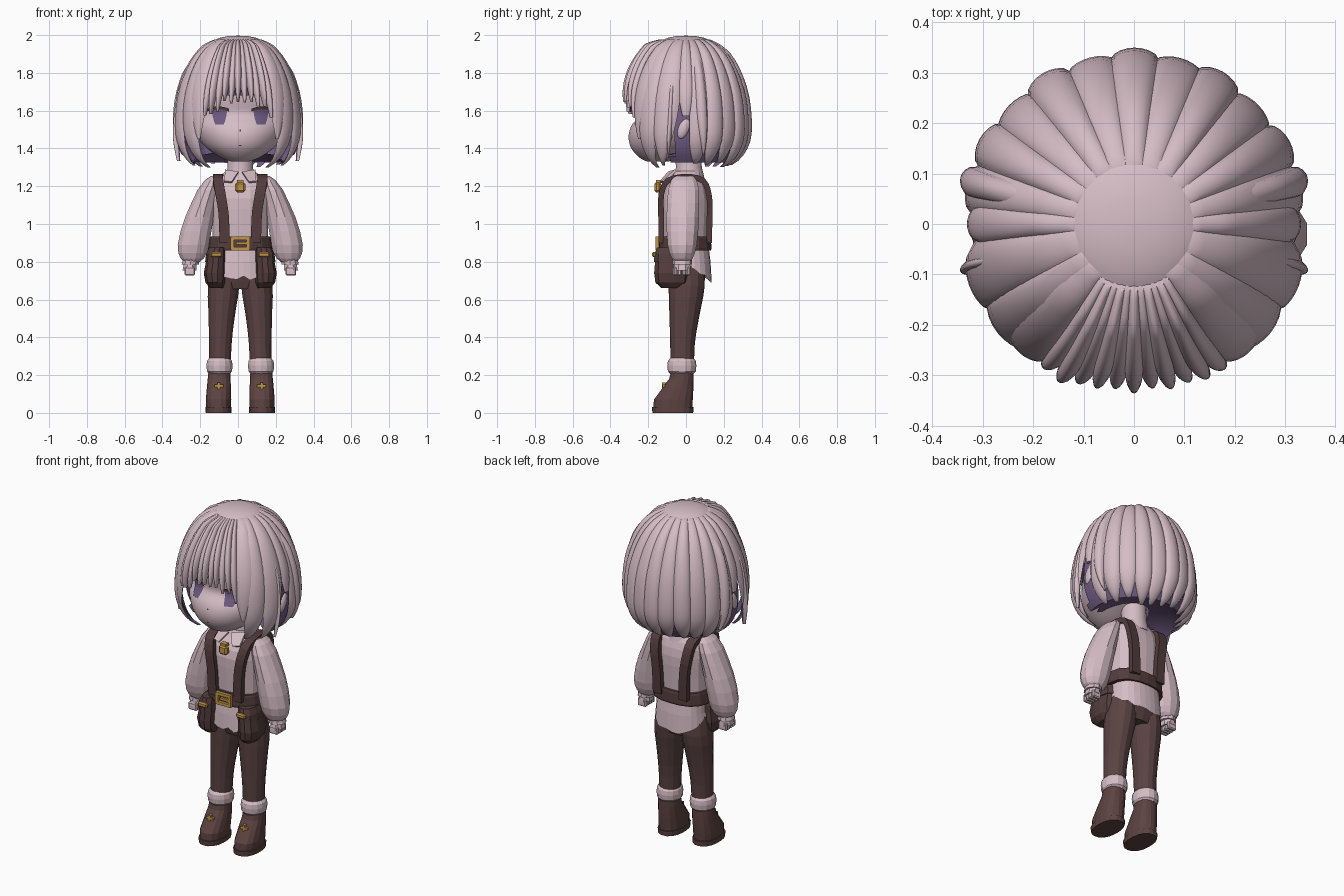
import bpy, bmesh, math, random
from mathutils import Vector

random.seed(4)
if "Cube" in bpy.data.objects:
    bpy.data.objects.remove(bpy.data.objects["Cube"])


def material(name, rgb):
    m = bpy.data.materials.new(name)
    m.use_nodes = True
    m.diffuse_color = (*rgb, 1)
    m.node_tree.nodes["Principled BSDF"].inputs["Base Color"].default_value = (*rgb, 1)
    return m


PALE = material("pale_pink", (0.67, 0.51, 0.56))
PURPLE = material("shadow_purple", (0.17, 0.11, 0.24))
IRIS = material("eye_violet", (0.15, 0.10, 0.22))
LEATHER = material("dark_leather", (0.085, 0.045, 0.045))
TROUSER = material("trouser_brown", (0.105, 0.056, 0.056))
BOOT = material("boot_brown", (0.108, 0.056, 0.053))
GOLD = material("gold", (0.55, 0.31, 0.065))
X0 = 0.012


def finish(name, bm, mats, smooth=False, dx=X0):
    bmesh.ops.recalc_face_normals(bm, faces=bm.faces)
    me = bpy.data.meshes.new(name)
    bm.to_mesh(me)
    bm.free()
    for m in mats:
        me.materials.append(m)
    ob = bpy.data.objects.new(name, me)
    bpy.context.collection.objects.link(ob)
    ob.location.x = dx
    if smooth:
        bpy.ops.object.select_all(action="DESELECT")
        ob.select_set(True)
        bpy.context.view_layer.objects.active = ob
        bpy.ops.object.shade_smooth_by_angle(angle=math.radians(50))


def skin(bm, rows, closed=True, caps=True):
    """Join rows of points with quads."""
    vs = [[bm.verts.new(p) for p in row] for row in rows]
    n = len(vs[0])
    for a, b in zip(vs, vs[1:]):
        for i in range(n if closed else n - 1):
            j = (i + 1) % n
            bm.faces.new((a[i], a[j], b[j], b[i]))
    if caps:
        bm.faces.new(vs[0])
        bm.faces.new(vs[-1])


def oval(cx, cy, z, rx, ry, n, e):
    pts = []
    for i in range(n):
        a = math.tau * (i + 0.5) / n
        c, s = math.cos(a), math.sin(a)
        k = (abs(c) ** e + abs(s) ** e) ** (-1 / e)
        pts.append((cx + rx * c * k, cy + ry * s * k, z))
    return pts


def spline(pts, t):
    """Smooth interpolation through points, t from 0 to 1."""
    u = t * (len(pts) - 1)
    i = min(int(u), len(pts) - 2)
    f = u - i
    a, b, c, d = (Vector(pts[max(0, min(len(pts) - 1, i + k))]) for k in (-1, 0, 1, 2))
    return 0.5 * (2 * b + (c - a) * f + (2 * a - 5 * b + 4 * c - d) * f ** 2 + (3 * b - a - 3 * c + d) * f ** 3)


def dense(rings, n):
    return [spline(rings, k / n) for k in range(n + 1)]


def loft(name, rings, mat, n=12, e=2.0, smooth=False, side=1):
    """Stack of ovals, each ring (z, cx, cy, rx, ry)."""
    bm = bmesh.new()
    skin(bm, [oval(side * cx, cy, z, rx, ry, n, e) for z, cx, cy, rx, ry in rings])
    finish(name, bm, [mat], smooth)


def box(name, loc, size, mat, bevel=0.0):
    bm = bmesh.new()
    bmesh.ops.create_cube(bm, size=1)
    for v in bm.verts:
        v.co = Vector(loc) + Vector([v.co[i] * size[i] for i in range(3)])
    if bevel:
        bmesh.ops.bevel(bm, geom=bm.edges[:], offset=bevel, segments=1, affect="EDGES")
    finish(name, bm, [mat])


# Head and neck
HEAD = dense([(1.33, 0, -.15, .045, .055), (1.35, 0, -.14, .10, .105), (1.40, 0, -.10, .175, .19),
              (1.46, 0, -.055, .228, .25), (1.52, 0, -.03, .255, .26), (1.58, 0, -.005, .262, .243),
              (1.66, 0, 0, .265, .26), (1.76, 0, 0, .26, .26), (1.86, 0, 0, .2, .2), (1.92, 0, 0, .1, .1)], 30)
loft("head", HEAD, PALE, 40, smooth=True)
loft("neck", [(1.22, 0, .02, .085, .085), (1.30, 0, .015, .068, .07), (1.42, 0, .01, .07, .07)], PALE, 16, smooth=True)


def face_y(x, z):
    k = next(i for i, r in enumerate(HEAD) if r[0] > z)
    lo, hi = HEAD[k - 1], HEAD[k]
    r = lo.lerp(hi, (z - lo[0]) / (hi[0] - lo[0]))
    return r[2] - r[4] * math.sqrt(max(0, 1 - (x / r[3]) ** 2))


def face_plate(name, cx, cz, w, h, mat, bend=0.0, lift=0.005, round_low=0.0):
    rows = []
    for j in range(7):
        v = j / 6
        half = w / 2 * (1 - round_low * (1 - v) ** 2)
        row = []
        for i in range(9):
            u = i / 4 - 1
            x, z = cx + u * half, cz + (v - 0.5) * h - bend * u * u
            row.append((x, face_y(x, z) - lift, z))
        rows.append(row)
    bm = bmesh.new()
    skin(bm, rows, closed=False, caps=False)
    finish(name, bm, [mat], True)


for s, tag in ((1, "left"), (-1, "right")):
    face_plate(tag + "_iris", s * .110, 1.568, .08, .085, IRIS, round_low=.45)
    face_plate(tag + "_lash", s * .118, 1.615, .115, .015, LEATHER, bend=.012, lift=.009)
    # Ear
    bm = bmesh.new()
    bmesh.ops.create_uvsphere(bm, u_segments=16, v_segments=10, radius=1)
    for v in bm.verts:
        v.co = (s * (.302 + .022 * v.co.x), -.012 + .032 * v.co.y + .015 * v.co.z, 1.505 + .055 * v.co.z)
    finish(tag + "_ear", bm, [PALE], True, 0)
face_plate("nose", 0, 1.495, .008, .008, LEATHER)
face_plate("mouth", 0, 1.415, .012, .005, LEATHER)

# Hair: strands follow one shared outline of (radius, height)
OUTLINE = [(.115, 1.975), (.18, 1.93), (.25, 1.835), (.302, 1.70), (.322, 1.56), (.316, 1.44), (.27, 1.345), (.20, 1.29)]


def strand(name, angle, half, end, sweep=0.0, taper=.3, bulge=.028, flare=0.0, start=0.0, tip=.12):
    steps = 18
    rows = []
    for j in range(steps + 1):
        f = j / steps
        r, z = spline(OUTLINE, start + (end - start) * f)
        g = max(0, (f - (1 - taper)) / taper)
        w = half * (1 - (1 - tip) * g ** 1.7)
        b = bulge * min(1, .35 + f * 3) * (1 - .6 * g * g)
        mid = angle + sweep * f ** 3
        r += flare * f ** 4
        row = []
        for i in range(9):
            u = i / 4 - 1
            a = math.radians(mid + u * w)
            q = r + b * (1 - u * u) ** .6
            row.append((q * math.cos(a), q * math.sin(a), z + .35 * b * (1 - u * u) * (1 - f)))
        for u in (.6, 0, -.6):
            a = math.radians(mid + u * w)
            row.append(((r - .008) * math.cos(a), (r - .008) * math.sin(a), z))
        rows.append(row)
    bm = bmesh.new()
    skin(bm, rows)
    bm.verts.index_update()
    # Dark inner side
    for f in bm.faces:
        if len(f.verts) == 4 and all(v.index % 12 >= 8 or v.index % 12 == 0 for v in f.verts):
            f.material_index = 1
    finish(name, bm, [PALE, PURPLE], True, 0)


for i in range(11):
    strand("back_strand_%d" % i, 13 + i * 15.4, 9.3, .93 + random.uniform(-.04, .03),
           sweep=random.uniform(-2, 2), bulge=.018 + .008 * (i % 2), taper=.25, tip=.3)
for i in range(11):
    t = i / 5 - 1
    strand("fringe_strand_%d" % i, -90 + t * 29, 4.6, .475 + .07 * abs(t) + random.uniform(-.03, .025),
           sweep=t * 4, bulge=.034 + .014 * (i % 2), taper=.4, start=.02, tip=.25)
for s, tag in ((1, "left"), (-1, "right")):
    turn = lambda a: a if s > 0 else 180 - a
    strand(tag + "_temple_lock", turn(-47), 13, .70, s * -3, .5, .026, tip=.1)
    strand(tag + "_side_lock", turn(-18), 14, .93, s * -9, .6, .022, flare=.03, tip=.08)
    strand(tag + "_cheek_lock", turn(-37), 12, .96, s * -7, .5, .024, tip=.2)
    strand(tag + "_over_ear_lock", turn(0), 8, .56, 0, .3, .02, tip=.4)
    strand(tag + "_outer_wisp", turn(-14), 2.5, .88, s * -4, .6, .026, flare=.07, tip=.1, start=.3)
    strand(tag + "_ear_wisp", turn(14), 6, .82, s * 4, .5, .032, flare=.015, tip=.1, start=.2)

# Crown cap and the dark lining under the strands, closed around the nape
bm = bmesh.new()
cap = [(.002, 1.997), (.05, 1.995), (.1, 1.985), (.14, 1.965), (.19, 1.92)]
skin(bm, [oval(0, 0, z, r, r, 40, 2) for r, z in cap])
finish("crown_cap", bm, [PALE], True, 0)
bm = bmesh.new()
lining = [(q[0] * .965, q[1] - .01) for q in dense(OUTLINE, 16)[:15]] + [(.2, 1.365), (.08, 1.385)]
skin(bm, [oval(0, 0, z, r, r, 48, 2) for r, z in lining], caps=False)
gone = [f for f in bm.faces if f.calc_center_median().z < 1.70 and f.calc_center_median().y < -.07]
bmesh.ops.delete(bm, geom=gone, context="FACES")
finish("hair_lining", bm, [PURPLE], True, 0)

# Shirt
loft("shirt", dense([(.88, 0, -.005, .15, .115), (.98, 0, -.005, .148, .12), (1.08, 0, -.005, .15, .125),
                     (1.16, 0, -.005, .155, .122), (1.22, 0, 0, .148, .10), (1.25, 0, .005, .115, .08),
                     (1.28, 0, .01, .075, .07)], 9), PALE, 18, 2.5)
bm = bmesh.new()
rows = [oval(0, 0, z, rx, ry, 28, 2.5) for z, rx, ry in ((.88, .145, .12), (.80, .15, .13), (.70, .155, .136))]
rows[-1] = [(x, y, z + (.01 if y < 0 else -.01) + .09 * (x / .16) ** 4 + random.uniform(-.014, .014))
            for x, y, z in rows[-1]]
skin(bm, rows, caps=False)
finish("shirt_tail", bm, [PALE])

# Trousers, belt and buckle
loft("hips", [(.655, 0, .005, .09, .08), (.69, 0, .005, .125, .09), (.75, 0, .005, .145, .105), (.88, 0, 0, .14, .108)],
     TROUSER, 14, 2.4)
loft("belt", [(.86, 0, -.005, .17, .137), (.87, 0, -.005, .172, .14), (.925, 0, -.005, .166, .137),
              (.935, 0, -.005, .162, .132)], LEATHER, 18, 2.6)
for z in (.87, .925):
    box("buckle_bar", (0, -.152, z), (.10, .018, .018), GOLD)
for x in (-.042, .042):
    box("buckle_post", (x, -.152, .8975), (.018, .018, .06), GOLD)
box("buckle_tongue", (.008, -.152, .8975), (.06, .014, .014), GOLD)

# Collar and pendant
for s in (1, -1):
    bm = bmesh.new()
    pts = [(s * .01, -.085, 1.27), (s * .08, -.05, 1.28), (s * .085, -.115, 1.22), (s * .045, -.13, 1.217)]
    f = bm.faces.new([bm.verts.new(p) for p in pts])
    ext = bmesh.ops.extrude_face_region(bm, geom=[f])["geom"]
    bmesh.ops.translate(bm, verts=[g for g in ext if isinstance(g, bmesh.types.BMVert)], vec=(0, -.01, .008))
    finish("collar_flap", bm, [PALE])
box("pendant", (0, -.15, 1.195), (.054, .035, .054), GOLD, .01)
box("pendant_clasp", (0, -.145, 1.225), (.036, .03, .018), GOLD)

for s, tag in ((1, "left"), (-1, "right")):
    # Suspender wrapped over the shoulder
    path = [(.083, -.130, .90), (.088, -.132, 1.05), (.105, -.130, 1.16), (.118, -.095, 1.23), (.115, 0, 1.25),
            (.113, .09, 1.23), (.104, .122, 1.15), (.09, .125, 1.05), (.085, .122, .90)]
    rows = []
    for k in range(25):
        p = spline(path, k / 24)
        d = spline(path, min(1, k / 24 + .02)) - spline(path, max(0, k / 24 - .02))
        out = Vector((0, -d.z, d.y)).normalized() * .015
        w = Vector((.027, 0, 0))
        rows.append([(q.x * s, q.y, q.z) for q in (p - w - out, p + w - out, p + w + out, p - w + out)])
    bm = bmesh.new()
    skin(bm, rows)
    finish(tag + "_suspender", bm, [LEATHER])
    # Sleeve, cuff and hand
    loft(tag + "_sleeve", dense([(1.255, .13, -.01, .025, .05), (1.21, .158, -.012, .052, .08),
                                 (1.11, .194, -.015, .068, .088), (1.0, .226, -.018, .082, .088),
                                 (.89, .248, -.02, .086, .08), (.83, .253, -.02, .072, .063),
                                 (.80, .257, -.02, .044, .045)], 9), PALE, 12, side=s)
    loft(tag + "_cuff", [(.815, .26, -.02, .045, .05), (.785, .265, -.02, .048, .052)], PALE, 10, side=s)
    loft(tag + "_palm", [(.79, .265, -.02, .034, .042), (.755, .268, -.022, .038, .048)], PALE, 8, 3, side=s)
    for k in range(4):
        box(tag + "_finger", (s * .268, -.057 + k * .023, .75), (.056, .022, .045), PALE, .006)
    # Leg, fluffy cuff and boot
    loft(tag + "_leg", dense([(.24, .108, -.02, .058, .062), (.38, .105, -.018, .062, .066), (.52, .098, -.008, .072, .08),
                              (.66, .089, .003, .085, .095), (.78, .08, .003, .075, .095)], 9), TROUSER, 14, side=s)
    loft(tag + "_fluffy_cuff", [(.205, .11, -.022, .055, .06), (.22, .11, -.022, .068, .074), (.25, .11, -.022, .071, .077),
                                (.275, .11, -.022, .068, .074), (.29, .11, -.022, .056, .062)], PALE, 14, side=s)
    loft(tag + "_sole", [(0, .115, -.07, .068, .108), (.03, .115, -.07, .07, .11)], BOOT, 18, 2.4, side=s)
    loft(tag + "_boot", [(.028, .115, -.07, .066, .104), (.07, .115, -.067, .068, .104), (.105, .114, -.053, .066, .092),
                         (.14, .113, -.04, .064, .08), (.18, .112, -.025, .061, .065), (.22, .111, -.02, .058, .06)],
         BOOT, 16, 2.3, side=s)
    box(tag + "_boot_clasp", (s * .113, -.116, .143), (.048, .018, .013), GOLD)
    box(tag + "_boot_pin", (s * .113, -.117, .142), (.014, .022, .04), GOLD)
    # Hip pouch with flap and button
    loft(tag + "_pouch", [(.66, .125, -.07, .035, .06), (.69, .133, -.075, .052, .088), (.74, .136, -.075, .058, .095),
                          (.80, .13, -.075, .052, .09), (.87, .122, -.075, .044, .075)], LEATHER, 12, 2.6, side=s)
    loft(tag + "_pouch_flap", [(.80, .131, -.075, .056, .096), (.84, .129, -.075, .053, .093),
                               (.875, .122, -.075, .045, .08)], LEATHER, 12, 2.6, side=s)
    box(tag + "_pouch_button", (s * .126, -.168, .838), (.06, .022, .028), GOLD, .007)
